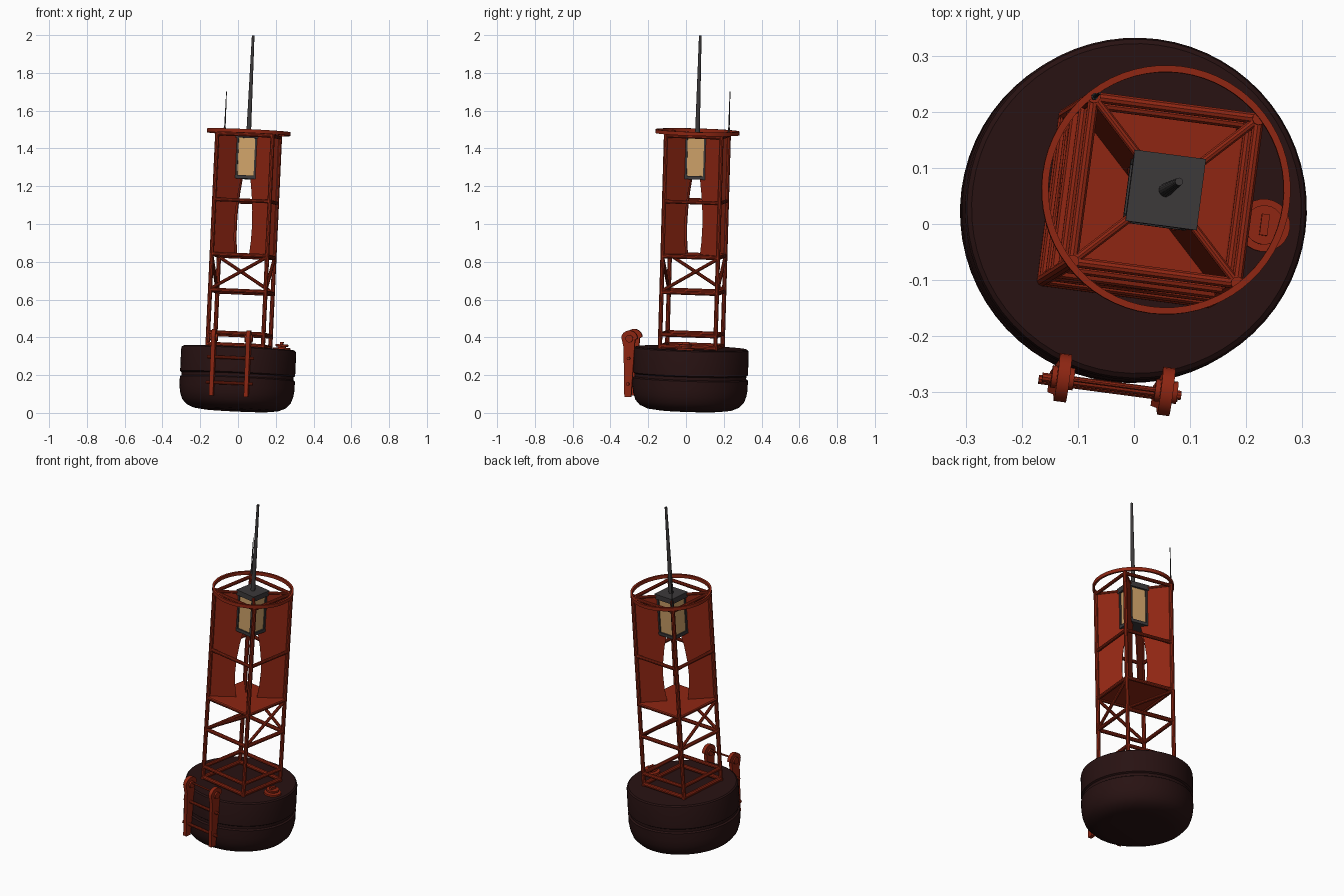
import bpy, bmesh, math
from mathutils import Matrix, Vector

if "Cube" in bpy.data.objects:
    bpy.data.objects.remove(bpy.data.objects["Cube"])


def material(name, rgb):
    m = bpy.data.materials.new(name)
    m.diffuse_color = (*rgb, 1)
    m.use_nodes = True
    m.node_tree.nodes["Principled BSDF"].inputs["Base Color"].default_value = m.diffuse_color
    return m


RED = material("buoy red", (0.27, 0.019, 0.006))
HULL = material("dark hull", (0.021, 0.006, 0.006))
GREY = material("dark grey metal", (0.045, 0.041, 0.042))
GLASS = material("amber glass", (0.62, 0.36, 0.14))

# The whole buoy leans slightly and is turned about its own axis
AXIS = Vector((0.046, 0.029, 1)).normalized()
LEAN = Vector((0, 0, 1)).rotation_difference(AXIS).to_matrix().to_4x4()
FRAME = Matrix.Translation((-0.011, 0.018, 0.012)) @ LEAN @ Matrix.Rotation(math.radians(-7.5), 4, 'Z')


def finish(bm, name, mat):
    bmesh.ops.recalc_face_normals(bm, faces=bm.faces)
    me = bpy.data.meshes.new(name)
    bm.to_mesh(me)
    bm.free()
    me.transform(FRAME)
    me.materials.append(mat)
    ob = bpy.data.objects.new(name, me)
    bpy.context.collection.objects.link(ob)
    bpy.ops.object.select_all(action='DESELECT')
    ob.select_set(True)
    bpy.context.view_layer.objects.active = ob
    bpy.ops.object.shade_smooth_by_angle(angle=math.radians(35))
    return ob


def rod(bm, a, b, r, r2=None, n=10):
    a, b = Vector(a), Vector(b)
    d = b - a
    m = Matrix.Translation((a + b) / 2) @ d.to_track_quat('Z', 'Y').to_matrix().to_4x4()
    bmesh.ops.create_cone(bm, cap_ends=True, segments=n, radius1=r,
                          radius2=r if r2 is None else r2, depth=d.length, matrix=m)


def box(bm, c, s):
    bmesh.ops.create_cube(bm, size=1, matrix=Matrix.Translation(c) @ Matrix.Diagonal((*s, 1)))


def plate(bm, points, offset):
    """Flat outline thickened along offset."""
    f = bm.faces.new([bm.verts.new(p) for p in points])
    out = bmesh.ops.extrude_face_region(bm, geom=[f])
    bmesh.ops.translate(bm, vec=offset, verts=[v for v in out['geom'] if isinstance(v, bmesh.types.BMVert)])


def lathe(name, profile, mat, n, closed=False):
    bm = bmesh.new()
    vs = [bm.verts.new((r, 0, z)) for r, z in profile]
    es = [bm.edges.new(p) for p in zip(vs, vs[1:] + (vs[:1] if closed else []))]
    bmesh.ops.spin(bm, geom=vs + es, cent=(0, 0, 0), axis=(0, 0, 1), angle=math.tau, steps=n)
    bmesh.ops.remove_doubles(bm, verts=bm.verts, dist=1e-5)
    return finish(bm, name, mat)


# Hull: drum with rounded bottom and a groove round the middle
lathe("hull", [(0, 0), (0.17, 0), (0.225, 0.007), (0.264, 0.024), (0.288, 0.05), (0.3, 0.085),
               (0.305, 0.12), (0.305, 0.168), (0.296, 0.174), (0.296, 0.19), (0.305, 0.196),
               (0.305, 0.315), (0.302, 0.326), (0.294, 0.332), (0, 0.332)], HULL, 64)

# Top hoop
hoop_z = 1.476
lathe("top_hoop", [(0.21, hoop_z - 0.01), (0.222, hoop_z - 0.01),
                   (0.222, hoop_z + 0.01), (0.21, hoop_z + 0.01)], RED, 64, closed=True)

# Tower legs, level frames and braces
H = 0.148
corners = [(-H, -H), (H, -H), (H, H), (-H, H)]
sides = list(zip(corners, corners[1:] + corners[:1]))

bm = bmesh.new()
for x, y in corners:
    rod(bm, (x, y, 0.33), (x, y, hoop_z), 0.0115)
finish(bm, "tower_legs", RED)

bm = bmesh.new()
for z, r in [(0.342, 0.012), (0.405, 0.011), (0.63, 0.011), (0.82, 0.011), (1.11, 0.01), (1.458, 0.01)]:
    for a, b in sides:
        rod(bm, (*a, z), (*b, z), r)
finish(bm, "level_frames", RED)

bm = bmesh.new()
for a, b in sides:
    rod(bm, (*a, 0.635), (*b, 0.815), 0.009)
finish(bm, "diagonal_braces", RED)

# Platform inside the tower
bm = bmesh.new()
box(bm, (0, 0, 0.824), (2 * H, 2 * H, 0.014))
finish(bm, "platform", RED)

# Radar fins: plates running inward from every leg, with hollowed inner edge
fin = [(0.205, 0.83), (0.056, 0.83), (0.066, 0.9), (0.07, 0.98), (0.066, 1.06), (0.054, 1.15),
       (0.036, 1.235), (0.036, 1.458), (0.205, 1.458)]
bm = bmesh.new()
for sx, sy in [(-1, -1), (1, -1), (1, 1), (-1, 1)]:
    u = Vector((sx, sy, 0)).normalized()
    t = Vector((-u.y, u.x, 0)) * 0.006
    plate(bm, [u * d + Vector((0, 0, z)) - t / 2 for d, z in fin], t)
finish(bm, "radar_fins", RED)

# Spokes from hoop to lantern
bm = bmesh.new()
for x, y in corners:
    rod(bm, (x, y, 1.46), (x * 0.35, y * 0.35, 1.46), 0.008)
finish(bm, "hoop_spokes", RED)

# Lantern: glass block in a dark cage
bm = bmesh.new()
box(bm, (0, 0, 1.345), (0.102, 0.102, 0.2))
finish(bm, "lantern_glass", GLASS)

bm = bmesh.new()
box(bm, (0, 0, 1.237), (0.118, 0.118, 0.018))
box(bm, (0, 0, 1.459), (0.128, 0.128, 0.03))
for x, y in corners:
    box(bm, (math.copysign(0.051, x), math.copysign(0.051, y), 1.345), (0.014, 0.014, 0.21))
finish(bm, "lantern_cage", GREY)

# Mast and thin aerial
bm = bmesh.new()
rod(bm, (0, 0, 1.47), (0, 0, 1.988), 0.0125, 0.007, 16)
finish(bm, "mast", GREY)

bm = bmesh.new()
rod(bm, (-H, H, 1.46), (-H, H, 1.5), 0.006)
rod(bm, (-H, H, 1.49), (-H, H, 1.69), 0.004, 0.002)
finish(bm, "aerial", GREY)

# Ladder: tapered side plates with rounded heads, joined by rungs
LY = -0.318
outline = [(LY - 0.018, 0.065), (LY + 0.018, 0.065), (LY + 0.03, 0.37)]
outline += [(LY + 0.043 * math.cos(a), 0.378 + 0.04 * math.sin(a))
            for a in [math.pi * i / 10 for i in range(11)]]
outline += [(LY - 0.03, 0.33)]
bm = bmesh.new()
for s in (-1, 1):
    plate(bm, [(s * 0.093 - 0.011, y, z) for y, z in outline], (0.022, 0, 0))
    rod(bm, (s * 0.093 - 0.02, LY, 0.375), (s * 0.093 + 0.02, LY, 0.375), 0.02, n=16)
finish(bm, "ladder_sides", RED)

bm = bmesh.new()
for z in (0.135, 0.27):
    rod(bm, (-0.125, LY, z), (0.125, LY, z), 0.0085)
rod(bm, (-0.093, LY, 0.385), (0.093, LY, 0.385), 0.005)
finish(bm, "ladder_rungs", RED)

# Deck hatch: stepped round cover with a bar handle
bm = bmesh.new()
hx = 0.229
rod(bm, (hx, 0, 0.325), (hx, 0, 0.342), 0.047, n=24)
rod(bm, (hx, 0, 0.34), (hx, 0, 0.352), 0.022, n=20)
rod(bm, (hx, 0, 0.35), (hx, 0, 0.36), 0.035, n=24)
box(bm, (hx, 0, 0.366), (0.014, 0.038, 0.014))
finish(bm, "deck_hatch", RED)
